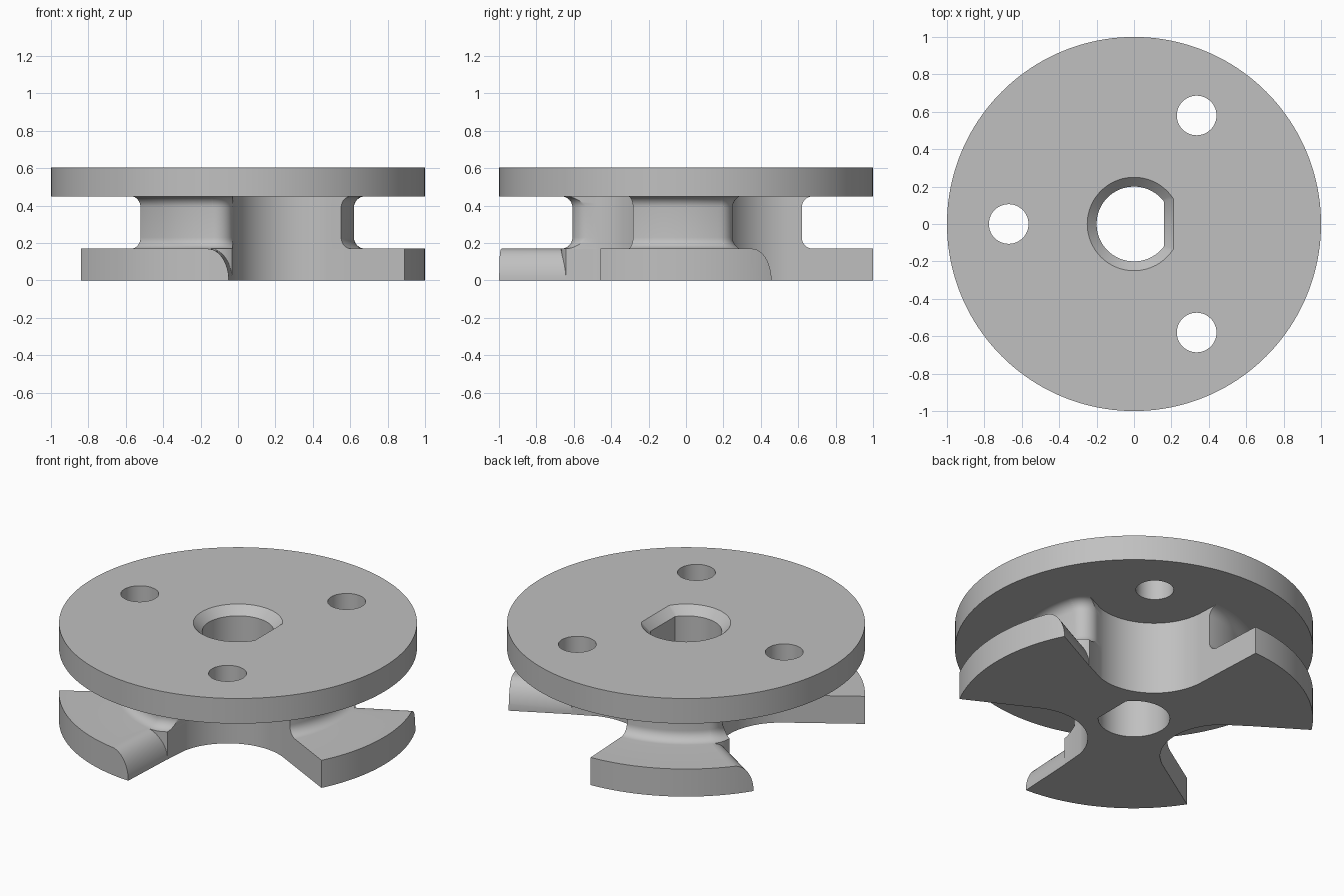
import bpy, bmesh
from math import sin, cos, asin, acos, sqrt, pi, radians

cube = bpy.data.objects.get("Cube")
if cube:
    bpy.data.objects.remove(cube)

# Main dimensions
LUG_TOP, DISC_BOTTOM, DISC_TOP = 0.17, 0.45, 0.605
NECK_R, FILLET, CORNER = 0.62, 0.06, 0.09
HALF_GAP = radians(32.8)
SEGMENTS = 160

grey = bpy.data.materials.new("plain grey")
grey.use_nodes = True
grey.diffuse_color = (0.53, 0.53, 0.53, 1)
grey.node_tree.nodes["Principled BSDF"].inputs["Base Color"].default_value = grey.diffuse_color


def circle(radius, count=SEGMENTS, cx=0, cy=0):
    return [(cx + radius * cos(2 * pi * i / count), cy + radius * sin(2 * pi * i / count))
            for i in range(count)]


def loft(name, sections):
    """Solid through a stack of (height, outline) sections, capped at both ends."""
    bm = bmesh.new()
    rings = [[bm.verts.new((x, y, z)) for x, y in outline] for z, outline in sections]
    n = len(rings[0])
    for low, high in zip(rings, rings[1:]):
        for i in range(n):
            j = (i + 1) % n
            bm.faces.new((low[i], low[j], high[j], high[i]))
    bm.faces.new(rings[0][::-1])
    bm.faces.new(rings[-1])
    bmesh.ops.recalc_face_normals(bm, faces=bm.faces)
    mesh = bpy.data.meshes.new(name)
    bm.to_mesh(mesh)
    bm.free()
    mesh.materials.append(grey)
    obj = bpy.data.objects.new(name, mesh)
    bpy.context.collection.objects.link(obj)
    return obj


def cut(target, cutters):
    bpy.context.view_layer.objects.active = target
    for cutter in cutters:
        mod = target.modifiers.new("cut", 'BOOLEAN')
        mod.operation, mod.solver, mod.object = 'DIFFERENCE', 'EXACT', cutter
        bpy.ops.object.modifier_apply(modifier=mod.name)


def flare(z):
    """Extra neck radius where it blends into the lugs and the disc."""
    h = min(z - LUG_TOP, DISC_BOTTOM - z)
    if h >= FILLET:
        return 0
    return FILLET - sqrt(FILLET ** 2 - (FILLET - max(h, 0)) ** 2)


STEPS = 8
blend = [FILLET * (1 - cos(pi / 2 * i / STEPS)) for i in range(STEPS + 1)]
neck_levels = [LUG_TOP + h for h in blend] + [DISC_BOTTOM - h for h in reversed(blend)]

# Gap outline: a round-bottomed wedge whose one edge rounds over the lug and the neck corner
ARC_X = sqrt((NECK_R - CORNER) ** 2 - CORNER ** 2)
TANGENT = asin(CORNER / (NECK_R - CORNER))
ROUND_WIDTH = CORNER + (CORNER + FILLET) * sin(TANGENT)
GAP_X = 0.65
GAP_R = GAP_X * sin(HALF_GAP)


def gap_outline(z, turn):
    radius = CORNER + flare(z)
    if z < LUG_TOP:
        t = max(z, 0) / LUG_TOP
        inset = max(ROUND_WIDTH * (1 - sqrt(1 - t * t)), 0.001)
        end = asin((CORNER - inset) / radius)
    else:
        end = -TANGENT
        inset = CORNER + radius * sin(TANGENT)
    start = asin(min(1, CORNER / radius))

    def edge(x, y):
        return (x * cos(HALF_GAP) + y * sin(HALF_GAP), y * cos(HALF_GAP) - x * sin(HALF_GAP))

    outline = [edge(1.4, -inset), (1.4, 0), (1.4 * cos(HALF_GAP), 1.4 * sin(HALF_GAP))]
    first, last = pi / 2 + HALF_GAP, radians(228)
    for i in range(33):
        a = first + (last - first) * i / 32
        outline.append((GAP_X + GAP_R * cos(a), GAP_R * sin(a)))
    for i in range(13):
        a = start + (end - start) * i / 12
        outline.append(edge(ARC_X + radius * cos(a), -CORNER + radius * sin(a)))
    return [(x * cos(turn) - y * sin(turn), x * sin(turn) + y * cos(turn)) for x, y in outline]


def bore_outline(grow):
    r, flat = 0.2 + grow, 0.16 + grow
    a = acos(flat / r)
    return [(r * cos(a + (2 * pi - 2 * a) * i / 72), r * sin(a + (2 * pi - 2 * a) * i / 72))
            for i in range(73)]


# Neck and lower flange, to be divided into three lugs
base = loft("neck_and_lugs", [(0, circle(1)), (LUG_TOP, circle(1))]
            + [(z, circle(NECK_R + flare(z))) for z in neck_levels])

# Upper disc
disc = loft("upper_disc", [(DISC_BOTTOM, circle(1)), (DISC_TOP, circle(1))])

# Cutters: three gaps, the chamfered flatted bore and three round holes
lug_levels = [-0.1] + [LUG_TOP * sin(pi / 2 * i / 12) for i in range(12)]
levels = lug_levels + neck_levels + [DISC_BOTTOM + 0.1]
gaps, holes = [], []
for k in range(3):
    turn = radians(60 + 120 * k)
    gaps.append(loft("gap_cutter", [(z, gap_outline(z, turn)) for z in levels]))
    holes.append(loft("hole_cutter", [(z, circle(0.106, 48, 0.67 * cos(turn), 0.67 * sin(turn)))
                                      for z in (0.3, 0.8)]))
bore = loft("bore_cutter", [(-0.1, bore_outline(0)), (DISC_TOP - 0.05, bore_outline(0)),
                            (DISC_TOP + 0.05, bore_outline(0.1))])

cut(base, gaps + [bore])
cut(disc, holes + [bore])
for cutter in gaps + holes + [bore]:
    bpy.data.objects.remove(cutter)

# Smooth curved walls, keep crisp rims
bpy.ops.object.select_all(action='DESELECT')
for obj in (base, disc):
    obj.select_set(True)
bpy.context.view_layer.objects.active = base
bpy.ops.object.shade_smooth_by_angle(angle=radians(30))
